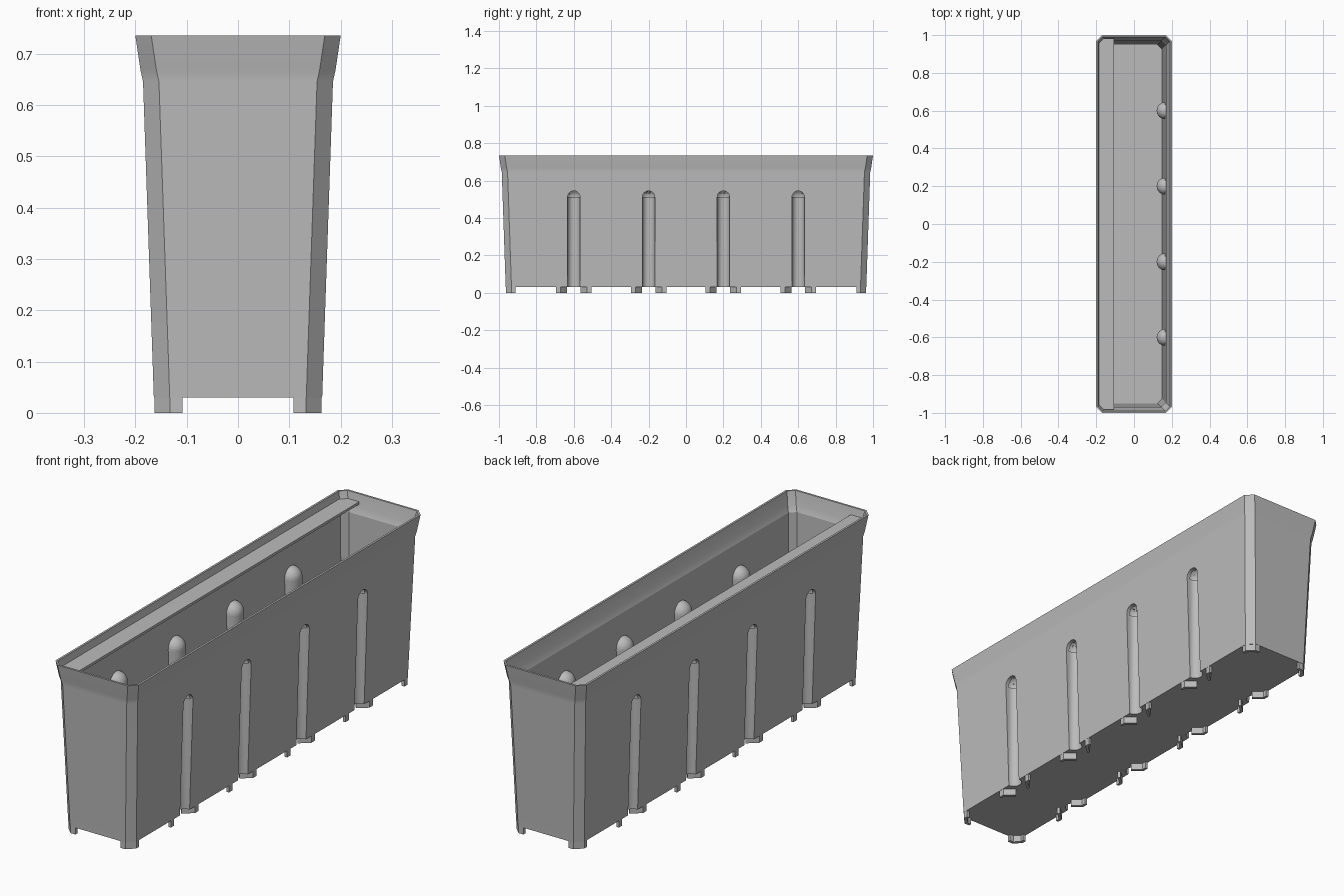
import bpy, bmesh, math
from mathutils import Vector, Matrix

if "Cube" in bpy.data.objects:
    bpy.data.objects.remove(bpy.data.objects["Cube"], do_unlink=True)

# Single grey plastic
grey = bpy.data.materials.new("grey_plastic")
grey.use_nodes = True
colour = (0.5, 0.5, 0.5, 1)
grey.diffuse_color = colour
grey.node_tree.nodes["Principled BSDF"].inputs["Base Color"].default_value = colour


def make_object(name, bm):
    bmesh.ops.recalc_face_normals(bm, faces=bm.faces)
    mesh = bpy.data.meshes.new(name)
    bm.to_mesh(mesh)
    bm.free()
    mesh.materials.append(grey)
    obj = bpy.data.objects.new(name, mesh)
    bpy.context.collection.objects.link(obj)
    return obj


def activate(obj):
    bpy.ops.object.select_all(action="DESELECT")
    obj.select_set(True)
    bpy.context.view_layer.objects.active = obj


def cut(target, cutter):
    mod = target.modifiers.new("cut", "BOOLEAN")
    mod.operation = "DIFFERENCE"
    mod.solver = "EXACT"
    mod.object = cutter
    activate(target)
    bpy.ops.object.modifier_apply(modifier=mod.name)
    bpy.data.objects.remove(cutter, do_unlink=True)


def octagon_loft(name, profile, c):
    """Long chamfered box lofted through (half width, height) pairs."""
    bm = bmesh.new()
    rings = []
    for hx, z in profile:
        hy = hx + 0.8
        quarter = [(hx, hy - c), (hx - c, hy)]
        pts = quarter + [(-x, y) for x, y in reversed(quarter)]
        pts += [(-x, -y) for x, y in pts]
        rings.append([bm.verts.new((x, y, z)) for x, y in pts])
    for low, high in zip(rings, rings[1:]):
        for i in range(8):
            j = (i + 1) % 8
            bm.faces.new((low[i], low[j], high[j], high[i]))
    bm.faces.new(rings[0])
    bm.faces.new(rings[-1])
    return make_object(name, bm)


def channels(name, radius):
    """Upright round-topped channels, four on each long side."""
    bm = bmesh.new()
    for side in (-1, 1):
        for y in GROOVES:
            part = bmesh.new()
            for x in (0.165, 0.26):
                for z in (-0.05, 0.512):
                    bmesh.ops.create_uvsphere(
                        part, u_segments=32, v_segments=16, radius=radius,
                        matrix=Matrix.Translation((side * x, y, z)))
            hull = bmesh.ops.convex_hull(part, input=part.verts)
            junk = set(hull["geom_interior"]) | set(hull["geom_unused"])
            bmesh.ops.delete(
                part, geom=[v for v in junk if isinstance(v, bmesh.types.BMVert)],
                context="VERTS")
            temp = bpy.data.meshes.new("temp")
            part.to_mesh(temp)
            part.free()
            bm.from_mesh(temp)
            bpy.data.meshes.remove(temp)
    obj = make_object(name, bm)
    obj.hide_render = True
    return obj


def prism(bm, pts, z0, z1):
    low = [bm.verts.new((x, y, z0)) for x, y in pts]
    high = [bm.verts.new((x, y, z1)) for x, y in pts]
    bm.faces.new(low)
    bm.faces.new(high)
    for i in range(len(pts)):
        j = (i + 1) % len(pts)
        bm.faces.new((low[i], low[j], high[j], high[i]))


def ribbon(path, t):
    """Closed outline of a path thickened to its left."""
    pts = [Vector(p) for p in path]
    normals = []
    for a, b in zip(pts, pts[1:]):
        d = (b - a).normalized()
        normals.append(Vector((-d.y, d.x)))
    inner = []
    for i, p in enumerate(pts):
        a = normals[max(i - 1, 0)]
        b = normals[min(i, len(normals) - 1)]
        inner.append(p + (a + b) * t / (1 + a.dot(b)))
    return [tuple(p) for p in pts + inner[::-1]]


GROOVES = (-0.6, -0.2, 0.2, 0.6)
FLOOR = 0.03

# Tapered shell with flared rim and grooved long sides
shell = octagon_loft("planter_shell", [
    (0.164, FLOOR), (0.185, 0.645), (0.19, 0.668), (0.2, 0.735)], 0.031)
cut(shell, channels("groove_cutter", 0.033))
cavity = octagon_loft("cavity_cutter", [
    (0.149, 0.043), (0.169, 0.655), (0.18, 0.68), (0.191, 0.735), (0.194, 0.755)], 0.024)
cut(cavity, channels("rib_cutter", 0.045))
cut(shell, cavity)
activate(shell)
bpy.ops.object.shade_smooth_by_angle(angle=math.radians(20))
weighted = shell.modifiers.new("even_shading", "WEIGHTED_NORMAL")
weighted.keep_sharp = True

# Ledge along the right side, just below the rim
bm = bmesh.new()
prism(bm, [(-0.105, -0.983), (-0.105, 0.983), (-0.158, 0.983),
           (-0.184, 0.957), (-0.184, -0.957), (-0.158, -0.983)], 0.694, 0.705)
make_object("inner_ledge", bm)

# Feet: chamfered ones at the corners, angled pairs beside every groove
corner = ribbon([(0.163, 0.912), (0.163, 0.932), (0.132, 0.963), (0.108, 0.963)], 0.014)
flank = ribbon([(0.163, 0.095), (0.163, 0.071), (0.122, 0.036)], -0.012)
corner_bm, flank_bm = bmesh.new(), bmesh.new()
for sx in (-1, 1):
    for sy in (-1, 1):
        prism(corner_bm, [(sx * x, sy * y) for x, y in corner], 0, FLOOR + 0.002)
        for g in GROOVES:
            prism(flank_bm, [(sx * x, g + sy * y) for x, y in flank], 0, FLOOR + 0.002)
make_object("corner_feet", corner_bm)
make_object("groove_feet", flank_bm)
